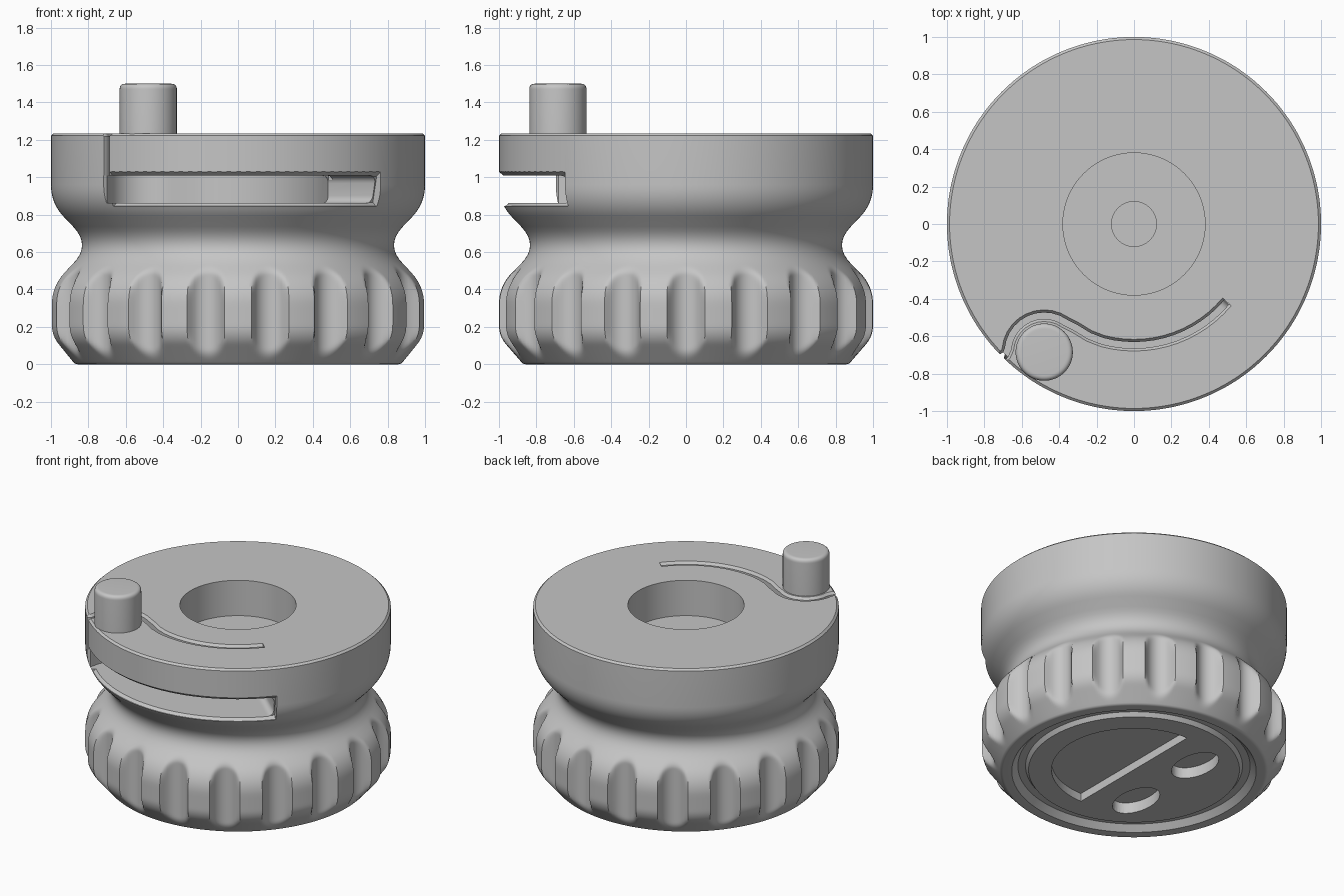
import bpy, bmesh, math
from mathutils import Vector

cube = bpy.data.objects.get("Cube")
if cube:
    bpy.data.objects.remove(cube)

grey = bpy.data.materials.new("plain grey")
grey.use_nodes = True
grey.diffuse_color = (0.56, 0.56, 0.56, 1)
grey.node_tree.nodes["Principled BSDF"].inputs["Base Color"].default_value = (0.56, 0.56, 0.56, 1)


def polar(r, degrees, centre=(0, 0)):
    a = math.radians(degrees)
    return Vector((centre[0] + r * math.cos(a), centre[1] + r * math.sin(a)))


def finish(bm, name):
    bmesh.ops.recalc_face_normals(bm, faces=bm.faces)
    mesh = bpy.data.meshes.new(name)
    bm.to_mesh(mesh)
    bm.free()
    obj = bpy.data.objects.new(name, mesh)
    mesh.materials.append(grey)
    bpy.context.collection.objects.link(obj)
    return obj


def activate(obj):
    bpy.ops.object.select_all(action='DESELECT')
    obj.select_set(True)
    bpy.context.view_layer.objects.active = obj


def rounded_profile(corners, steps=8):
    """Corners are (radius, height, fillet); returns the filleted outline."""
    out = []
    for i, (r, z, f) in enumerate(corners):
        c = Vector((r, z))
        if f == 0:
            out.append(c)
            continue
        a = c + (Vector(corners[i - 1][:2]) - c).normalized() * f
        b = c + (Vector(corners[i + 1][:2]) - c).normalized() * f
        for k in range(steps + 1):
            t = k / steps
            out.append(a * (1 - t) ** 2 + c * 2 * t * (1 - t) + b * t * t)
    return out


def lathe(name, profile, segments, shape=None, centre=(0, 0)):
    """Spin a profile whose first and last points lie on the axis."""
    bm = bmesh.new()
    rings = []
    for p in profile:
        if p.x < 1e-6:
            rings.append([bm.verts.new((*centre, p.y))])
            continue
        ring = []
        for s in range(segments):
            ang = 360 * s / segments
            r = shape(p.x, p.y, ang) if shape else p.x
            ring.append(bm.verts.new((*polar(r, ang, centre), p.y)))
        rings.append(ring)
    for a, b in zip(rings, rings[1:]):
        for s in range(segments):
            n = (s + 1) % segments
            if len(a) == 1:
                bm.faces.new((a[0], b[s], b[n]))
            elif len(b) == 1:
                bm.faces.new((a[s], a[n], b[0]))
            else:
                bm.faces.new((a[s], a[n], b[n], b[s]))
    return finish(bm, name)


def stack(name, layers, round_end=0):
    """Solid through (outline, height) layers; round_end fillets its closing side."""
    bm = bmesh.new()
    rings = [[bm.verts.new((p.x, p.y, z)) for p in outline] for outline, z in layers]
    bm.faces.new(rings[0])
    bm.faces.new(rings[-1])
    n = len(rings[0])
    for a, b in zip(rings, rings[1:]):
        for i in range(n):
            j = (i + 1) % n
            bm.faces.new((a[i], a[j], b[j], b[i]))
    bmesh.ops.recalc_face_normals(bm, faces=bm.faces)
    if round_end:
        ends = [bm.edges.get((ring[0], ring[-1])) for ring in rings]
        bmesh.ops.bevel(bm, geom=ends, offset=round_end, segments=5,
                        profile=0.5, affect='EDGES')
    return finish(bm, name)


def cut(target, cutter):
    cutter.hide_render = True
    mod = target.modifiers.new("cut", 'BOOLEAN')
    mod.operation = 'DIFFERENCE'
    mod.solver = 'EXACT'
    mod.object = cutter
    activate(target)
    bpy.ops.object.modifier_apply(modifier=mod.name)
    bpy.data.objects.remove(cutter)


def smooth(obj, degrees=35):
    activate(obj)
    bpy.ops.object.shade_smooth_by_angle(angle=math.radians(degrees))


# Knob body: base with ring groove, fluted grip, neck, drum and stepped bore
outline = rounded_profile([
    (0, .012, 0), (.69, .012, 0), (.71, .04, 0), (.76, .04, 0), (.80, 0, 0),
    (.87, 0, .015), (1, .15, .06), (1, .42, .1), (.785, .635, .14),
    (1, .86, .1), (1, 1.222, 0), (.986, 1.235, 0), (.38, 1.235, 0),
    (.38, .98, 0), (.12, .98, 0), (.12, .78, 0), (0, .78, 0)])


def in_grip(p):
    return p.x > .85 and p.y < .56


body_profile = [outline[0]]
for a, b in zip(outline, outline[1:]):
    pieces = math.ceil((b - a).length / .02) if in_grip(a) and in_grip(b) else 1
    body_profile += [a.lerp(b, (k + 1) / pieces) for k in range(pieces)]


def flute(r, z, ang):
    """Eighteen upright round-bottomed scallops, blended softly into the grip."""
    d = math.radians((ang + 10) % 20 - 10)
    if r < .89 or z > .56 or z < .004 or abs(d) > .12:
        return r
    radius, k = .095, .025
    groove = 1.01 - math.sqrt(max(radius ** 2 - d * d, 0)) + max(abs(d) - radius, 0) * 3
    h = max(k - abs(r - groove), 0) / k
    return min(r, groove) - h * h * k / 4


body = lathe("knob_body", body_profile, 432, flute)

# Curved groove that frees the spring arm and wraps round the pin
pin_centre = (-.48, -.685)
path = [polar(.648, -40 - 5 * i) for i in range(14)]
path += [Vector((-.24, -.598)), Vector((-.31, -.555))]
path += [polar(.195, 55 + 12 * i, pin_centre) for i in range(11)]
path += [Vector((-.685, -.695)), Vector((-.80, -.81))]


def offset_path(width):
    """Path moved sideways; positive is the body side, flared at the exit."""
    out = []
    last = len(path) - 1
    for i, p in enumerate(path):
        t = (path[min(i + 1, last)] - path[max(i - 1, 0)]).normalized()
        out.append(p + Vector((t.y, -t.x)) * width * (2.5 if i == last else 1))
    return out


def groove_outline(half):
    return offset_path(half) + offset_path(-half)[::-1]


cut(body, stack("groove_cutter", [(groove_outline(.017), .985), (groove_outline(.017), 1.217),
                                  (groove_outline(.032), 1.236), (groove_outline(.032), 1.3)]))

# Level slot under the spring arm, flared at the rim
outside = [polar(1.17, -132 + 7 * i) for i in range(14)]
slot = offset_path(.019) + outside
cut(body, stack("slot_cutter", [(slot, .862), (slot, 1.008)], .04))


def rim_sector(inner):
    angles = [-40.3 - 3 * i for i in range(32)]
    return [polar(inner, a) for a in angles] + [polar(1.1, a) for a in reversed(angles)]


cut(body, stack("flare_cutter", [(rim_sector(r), z) for r, z in
                                 ((.967, .845), (.945, .865), (.972, 1.005), (1.001, 1.03))]))

# Sunken shapes in the base: one half disc and two ovals
half_disc = [polar(.54, -90 + 5 * i) for i in range(37)]
cut(body, stack("half_disc_cutter", [(half_disc, -.05), (half_disc, .07)]))
for y in (-.3, .3):
    oval = [Vector((-.27 + .12 * math.cos(a), y + .195 * math.sin(a)))
            for a in (math.tau * i / 32 for i in range(32))]
    cut(body, stack("oval_cutter", [(oval, -.05), (oval, .09)]))
smooth(body)

# Finger pin on the spring arm
pin = lathe("finger_pin", rounded_profile(
    [(0, 1.2, 0), (.153, 1.2, 0), (.153, 1.5, .03), (0, 1.5, 0)]),
    64, centre=pin_centre)
smooth(pin)
